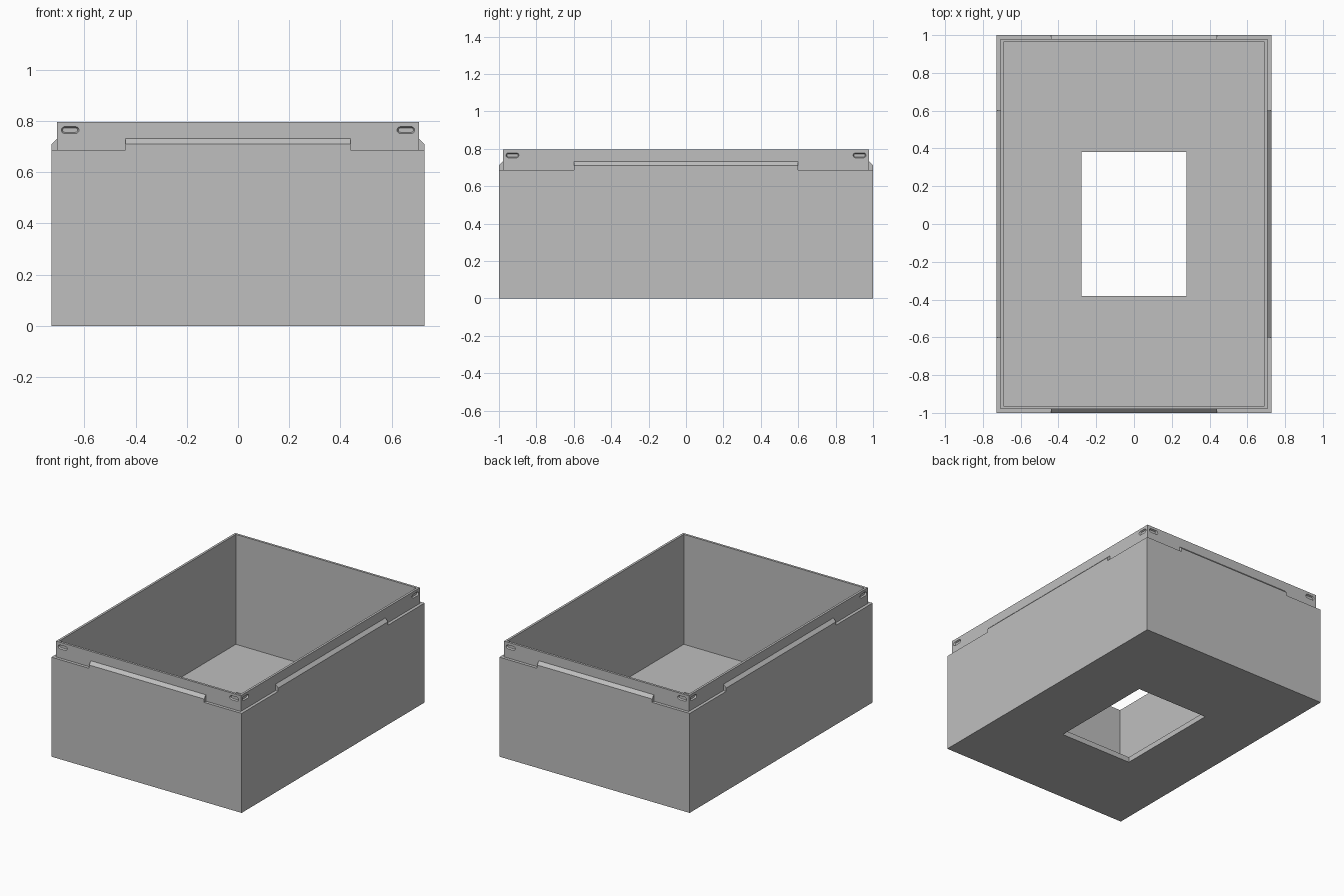
import bpy, bmesh, math
from mathutils import Matrix

if "Cube" in bpy.data.objects:
    bpy.data.objects.remove(bpy.data.objects["Cube"], do_unlink=True)

# Overall half sizes and heights
OX, OY = 0.728, 1.0
WALL, LIP = 0.037, 0.021
STEP, TOP, FLOOR = 0.688, 0.797, 0.037
HOLE_X, HOLE_Y = 0.277, 0.382

grey = bpy.data.materials.new("plain grey")
grey.use_nodes = True
colour = (0.52, 0.52, 0.52, 1)
grey.diffuse_color = colour
grey.node_tree.nodes["Principled BSDF"].inputs["Base Color"].default_value = colour


def finish(bm, name):
    bmesh.ops.recalc_face_normals(bm, faces=bm.faces)
    mesh = bpy.data.meshes.new(name)
    bm.to_mesh(mesh)
    bm.free()
    mesh.materials.append(grey)
    obj = bpy.data.objects.new(name, mesh)
    bpy.context.collection.objects.link(obj)
    return obj


def ring(bm, hx, hy, z):
    return [bm.verts.new((sx * hx, sy * hy, z))
            for sx, sy in ((-1, -1), (1, -1), (1, 1), (-1, 1))]


def bridge(bm, a, b):
    n = len(a)
    return [bm.faces.new((a[i], a[(i + 1) % n], b[(i + 1) % n], b[i]))
            for i in range(n)]


# Box shell: one closed profile of rectangles, from the hole round the outside and back
bm = bmesh.new()
IX, IY = OX - WALL, OY - WALL
profile = [(HOLE_X, HOLE_Y, 0), (OX, OY, 0), (OX, OY, STEP),
           (OX - LIP, OY - LIP, STEP), (OX - LIP, OY - LIP, TOP),
           (IX, IY, TOP), (IX, IY, FLOOR), (HOLE_X, HOLE_Y, FLOOR)]
rings = [ring(bm, *p) for p in profile]
for i, r in enumerate(rings):
    bridge(bm, r, rings[(i + 1) % len(rings)])
box = finish(bm, "box_shell")


def side_matrix(k):
    # Local x runs along the side, local -y points outward
    dist = OY if k % 2 == 0 else OX
    return Matrix.Rotation(k * math.pi / 2, 4, 'Z') @ Matrix.Translation((0, -dist, 0))


# Tapered, round-ended slot recess cutters near the corners of the lip
bm = bmesh.new()
for k in range(4):
    end = (OX if k % 2 == 0 else OY) - 0.072
    for s in (-1, 1):
        loops = []
        for y, r in ((LIP - 0.006, 0.0165), (LIP + 0.01, 0.0085)):
            pts = []
            for side in (1, -1):
                for j in range(9):
                    a = side * math.pi / 2 - math.pi * j / 8
                    pts.append((s * end + side * 0.021 + r * math.cos(a),
                                y, 0.765 + r * math.sin(a)))
            loops.append([bm.verts.new(side_matrix(k) @ Matrix.Translation(p).to_translation())
                          for p in pts])
        bridge(bm, *loops)
        bm.faces.new(loops[0])
        bm.faces.new(loops[1])
cutter = finish(bm, "slot_cutter")
cutter.hide_render = True
cutter.hide_set(True)
mod = box.modifiers.new("slots", 'BOOLEAN')
mod.operation = 'DIFFERENCE'
mod.solver = 'EXACT'
mod.object = cutter

# Raised stop ledge on each side, with a sloped top edge
section = [(0, STEP), (0, 0.711), (LIP, 0.732), (LIP, STEP)]
for k, name in enumerate(("front", "left", "back", "right")):
    half = 0.44 if k % 2 == 0 else 0.6
    bm = bmesh.new()
    ends = [[bm.verts.new(side_matrix(k) @ Matrix.Translation((x, y, z)).to_translation())
             for y, z in section] for x in (-half, half)]
    sides = bridge(bm, *ends)
    for e in ends:
        bm.faces.new(e)
    # Leave out the faces resting on the wall and the lip
    bmesh.ops.delete(bm, geom=sides[2:], context='FACES')
    finish(bm, name + "_ledge")
